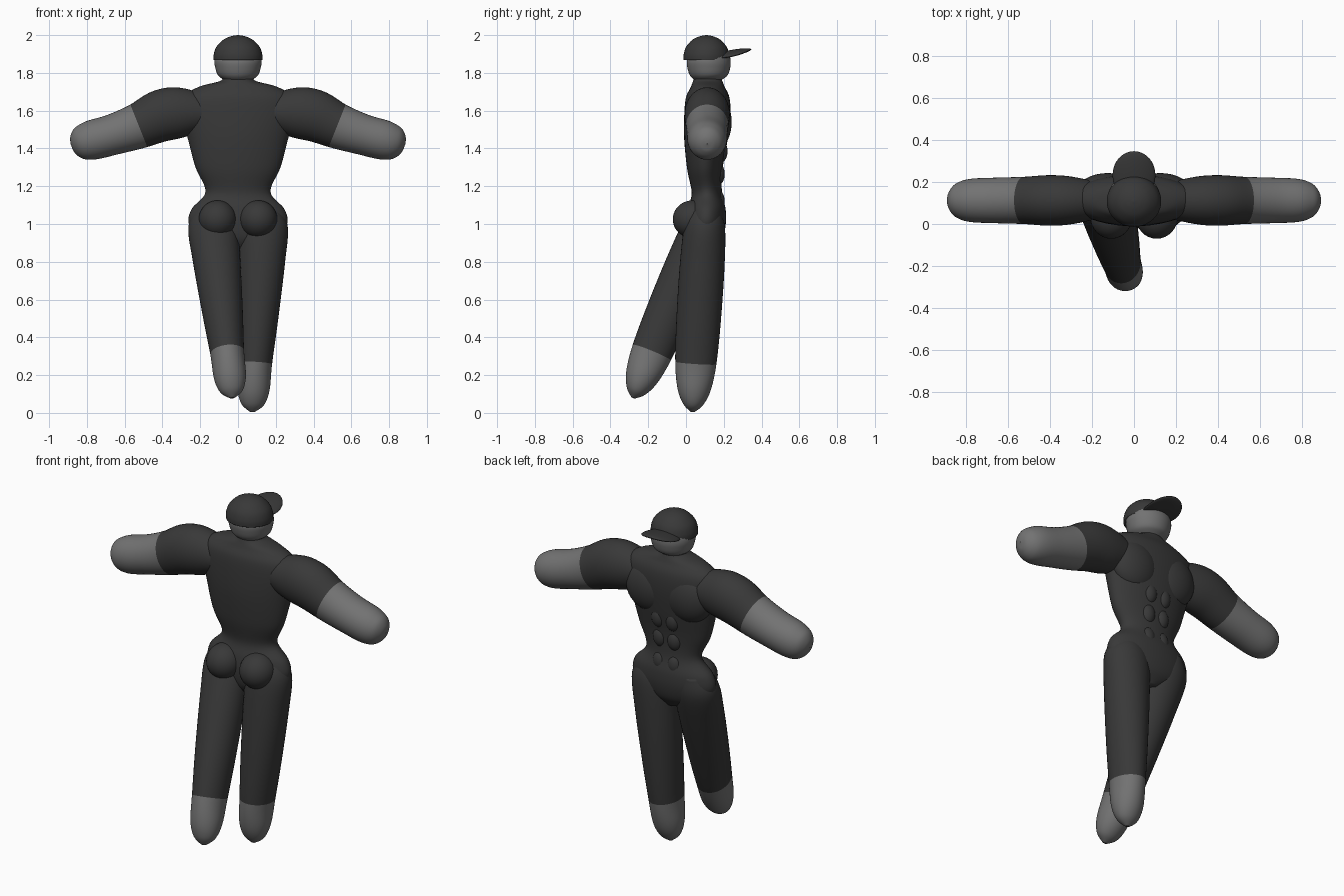
import bpy, bmesh, math
from mathutils import Vector

cube = bpy.data.objects.get("Cube")
if cube:
    bpy.data.objects.remove(cube)


def material(name, value):
    m = bpy.data.materials.new(name)
    m.use_nodes = True
    colour = (value, value, value, 1)
    m.diffuse_color = colour
    m.node_tree.nodes["Principled BSDF"].inputs["Base Color"].default_value = colour
    return m


DARK = material("dark_cloth", 0.04)
GREY = material("grey_skin", 0.17)


def finish(name, bm, mats):
    bmesh.ops.recalc_face_normals(bm, faces=bm.faces)
    for f in bm.faces:
        f.smooth = True
    me = bpy.data.meshes.new(name)
    bm.to_mesh(me)
    bm.free()
    for m in mats:
        me.materials.append(m)
    ob = bpy.data.objects.new(name, me)
    bpy.context.collection.objects.link(ob)
    return ob


def spline(a, b, c, d, t):
    return 0.5 * (2 * b + (c - a) * t + (2 * a - 5 * b + 4 * c - d) * t * t
                  + (3 * b - a - 3 * c + d) * t ** 3)


def loft(name, sections, side, mats, split=99, steps=6, sides=40):
    """Smooth tube through (centre, radius along side, other radius);
    the second material starts at section number split."""
    side = Vector(side)
    n = len(sections)
    path = []
    for i in range(n - 1):
        s = [sections[min(max(i + k, 0), n - 1)] for k in (-1, 0, 1, 2)]
        for j in range(steps + (i == n - 2)):
            t = j / steps
            c = spline(*[Vector(q[0]) for q in s], t)
            path.append((c, *[max(0.002, spline(*[q[k] for q in s], t)) for k in (1, 2)]))
    bm = bmesh.new()
    rings = []
    for i, (c, ru, rv) in enumerate(path):
        d = path[min(i + 1, len(path) - 1)][0] - path[max(i - 1, 0)][0]
        u = (side - d * side.dot(d) / d.length_squared).normalized()
        v = d.normalized().cross(u)
        angles = [math.tau * k / sides for k in range(sides)]
        rings.append([bm.verts.new(c + u * ru * math.cos(a) + v * rv * math.sin(a)) for a in angles])
    for i in range(len(rings) - 1):
        a, b = rings[i], rings[i + 1]
        for k in range(sides):
            m = (k + 1) % sides
            f = bm.faces.new((a[k], a[m], b[m], b[k]))
            f.material_index = int(i >= split * steps)
    bm.faces.new(rings[0])
    bm.faces.new(rings[-1])
    return finish(name, bm, mats)


def upright(rows):
    return [((0, y, z), rx, ry) for z, y, rx, ry in rows]


def ellipsoid(name, centre, radii, mat, tilt=0, droop=0):
    bm = bmesh.new()
    bmesh.ops.create_uvsphere(bm, u_segments=32, v_segments=20, radius=1)
    for v in bm.verts:
        v.co = Vector([p * r for p, r in zip(v.co, radii)])
        v.co.z -= droop * v.co.x ** 2
    ob = finish(name, bm, [mat])
    ob.location = centre
    ob.rotation_euler.x = tilt
    return ob


# Torso from crotch to collar
loft("torso", upright([
    (0.86, 0.10, 0.05, 0.05), (0.92, 0.10, 0.20, 0.09), (1.0, 0.105, 0.26, 0.105),
    (1.08, 0.11, 0.245, 0.1), (1.17, 0.11, 0.172, 0.08), (1.3, 0.10, 0.225, 0.095),
    (1.45, 0.105, 0.265, 0.115), (1.58, 0.113, 0.3, 0.122), (1.67, 0.115, 0.29, 0.115),
    (1.725, 0.115, 0.21, 0.09), (1.755, 0.115, 0.1, 0.078), (1.775, 0.115, 0.078, 0.07)]),
    (1, 0, 0), [DARK])

# Neck, head and cap
loft("neck", upright([(1.72, 0.115, 0.075, 0.07), (1.82, 0.115, 0.075, 0.07)]), (1, 0, 0), [GREY])
loft("head", upright([
    (1.755, 0.118, 0.06, 0.06), (1.785, 0.118, 0.104, 0.098), (1.83, 0.12, 0.121, 0.114),
    (1.87, 0.12, 0.125, 0.115), (1.92, 0.115, 0.11, 0.1)]), (1, 0, 0), [GREY])
loft("cap", upright([
    (1.868, 0.108, 0.129, 0.121), (1.9, 0.108, 0.128, 0.12), (1.94, 0.108, 0.113, 0.106),
    (1.975, 0.108, 0.078, 0.074), (1.993, 0.108, 0.04, 0.038), (2.0, 0.108, 0.004, 0.004)]),
    (1, 0, 0), [DARK])
ellipsoid("cap_visor", (0, 0.228, 1.902), (0.102, 0.12, 0.017), DARK, math.radians(11), 1.5)

# Legs: one straight, one swung back
LEG = [(-0.1, 0.06, 0.06), (0, 0.128, 0.105), (0.2, 0.126, 0.118), (0.5, 0.108, 0.118),
       (0.74, 0.09, 0.109), (0.88, 0.085, 0.088), (0.96, 0.06, 0.053), (1, 0.012, 0.01)]
for name, hip, tip in (("left_leg", (0.135, 0.1, 1.0), (0.075, 0.035, 0.005)),
                       ("right_leg", (-0.135, 0.1, 1.0), (-0.03, -0.28, 0.08))):
    hip, tip = Vector(hip), Vector(tip)
    loft(name, [(hip.lerp(tip, t) if t >= 0 else hip + (hip - tip) * -t, a, b) for t, a, b in LEG],
         (1, 0, 0), [DARK, GREY], split=4)

# Arms: x, z, depth radius, height radius
ARM = [(0.14, 1.59, 0.08, 0.08), (0.29, 1.59, 0.112, 0.13), (0.4, 1.575, 0.12, 0.138),
       (0.525, 1.52, 0.112, 0.121), (0.66, 1.474, 0.108, 0.108), (0.78, 1.443, 0.102, 0.104),
       (0.845, 1.432, 0.08, 0.083), (0.877, 1.426, 0.042, 0.045), (0.886, 1.424, 0.004, 0.004)]
for s, label in ((1, "left"), (-1, "right")):
    loft(label + "_arm", [((s * x, 0.112, z), a, b) for x, z, a, b in ARM],
         (0, 1, 0), [DARK, GREY], split=3)
    ellipsoid(label + "_buttock", (s * 0.108, 0.035, 1.025), (0.1, 0.105, 0.1), DARK)
    ellipsoid(label + "_chest", (s * 0.125, 0.15, 1.54), (0.15, 0.092, 0.15), DARK)
    # Stomach muscles
    for row, (z, y) in enumerate(((1.12, 0.165), (1.265, 0.165), (1.385, 0.18))):
        ellipsoid(f"{label}_stomach_muscle_{row + 1}", (s * 0.047, y, z), (0.045, 0.04, 0.062), DARK)
